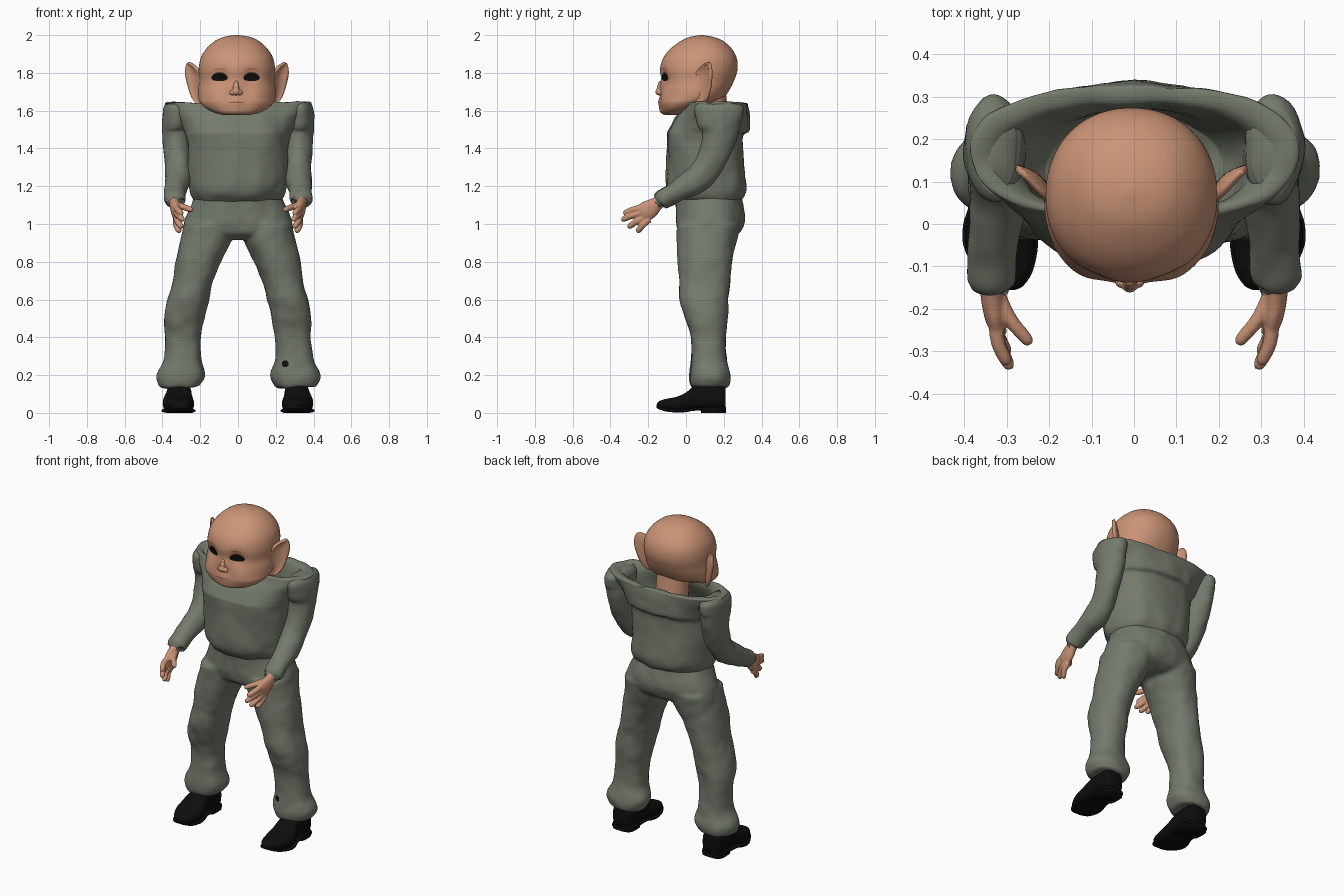
import bpy, bmesh, math
from mathutils import Vector, noise
from mathutils.bvhtree import BVHTree

if "Cube" in bpy.data.objects:
    bpy.data.objects.remove(bpy.data.objects["Cube"])


def material(name, rgb):
    m = bpy.data.materials.new(name)
    m.diffuse_color = (*rgb, 1)
    m.use_nodes = True
    m.node_tree.nodes["Principled BSDF"].inputs["Base Color"].default_value = m.diffuse_color
    return m


SKIN = material("skin", (0.60, 0.295, 0.182))
DARK_SKIN = material("dark skin", (0.27, 0.11, 0.07))
CLOTH = material("grey green cloth", (0.175, 0.195, 0.15))
BLACK = material("black", (0.004, 0.004, 0.004))


def smooth_rows(rows, k):
    """Catmull-Rom resampling of number rows."""
    out = []
    for i in range(len(rows) - 1):
        a, b, c, d = (rows[max(0, min(len(rows) - 1, i + j))] for j in (-1, 0, 1, 2))
        for s in range(k):
            t = s / k
            out.append([0.5 * (2 * q + (r - p) * t + (2 * p - 5 * q + 4 * r - u) * t * t
                               + (3 * q - p - 3 * r + u) * t ** 3) for p, q, r, u in zip(a, b, c, d)])
    return out + [list(rows[-1])]


def loft(bm, rings):
    vr = [[bm.verts.new(p) for p in r] for r in rings]
    n = len(vr[0])
    for a, b in zip(vr, vr[1:]):
        for i in range(n):
            bm.faces.new((a[i], a[(i + 1) % n], b[(i + 1) % n], b[i]))
    for r in (vr[0], vr[-1]):
        c = bm.verts.new(sum((v.co for v in r), Vector()) / n)
        for i in range(n):
            bm.faces.new((r[i], r[(i + 1) % n], c))


def stack(bm, rows, axis="z", p=1.0, n=48, k=4):
    """Loft of rounded sections; row = (position, x0, x1, b0, b1)."""
    rings = []
    for t, x0, x1, b0, b1 in smooth_rows(rows, k):
        ring = []
        for i in range(n):
            a = 2 * math.pi * i / n
            c, s = math.cos(a), math.sin(a)
            x = (x0 + x1) / 2 + (x1 - x0) / 2 * math.copysign(abs(c) ** p, c)
            b = (b0 + b1) / 2 + (b1 - b0) / 2 * math.copysign(abs(s) ** p, s)
            ring.append(Vector((x, b, t) if axis == "z" else (x, t, b)))
        rings.append(ring)
    loft(bm, rings)


def tube(bm, rows, n=20, k=4):
    """Tube along a path; row = (x, y, z, radius sideways, radius across)."""
    rows = smooth_rows(rows, k)
    pts = [Vector(r[:3]) for r in rows]
    rings = []
    for i, r in enumerate(rows):
        t = (pts[min(i + 1, len(pts) - 1)] - pts[max(i - 1, 0)]).normalized()
        side = (Vector((1, 0, 0)) - t * t.x).normalized()
        up = t.cross(side)
        rings.append([pts[i] + side * r[3] * math.cos(2 * math.pi * j / n)
                      + up * r[4] * math.sin(2 * math.pi * j / n) for j in range(n)])
    loft(bm, rings)


def finish(name, bm, mat, voxel=0, relax=0, folds=0):
    bmesh.ops.recalc_face_normals(bm, faces=bm.faces)
    me = bpy.data.meshes.new(name)
    bm.to_mesh(me)
    bm.free()
    ob = bpy.data.objects.new(name, me)
    bpy.context.collection.objects.link(ob)
    if voxel:
        m = ob.modifiers.new("merge", "REMESH")
        m.mode, m.voxel_size = "VOXEL", voxel
        m = ob.modifiers.new("relax", "SMOOTH")
        m.iterations = relax
        dg = bpy.context.evaluated_depsgraph_get()
        me = bpy.data.meshes.new_from_object(ob.evaluated_get(dg))
        ob.modifiers.clear()
        ob.data = me
    if folds:
        moves = [v.normal * folds * (noise.noise(Vector((v.co.x * 8, v.co.y * 8, v.co.z * 5)))
                 + 0.35 * noise.noise(v.co * 17)) for v in me.vertices]
        for v, d in zip(me.vertices, moves):
            v.co += d
    me.materials.clear()
    me.materials.append(mat)
    me.polygons.foreach_set("use_smooth", [True] * len(me.polygons))
    return ob


# Head, with eye sockets, cheeks, lips and chin pushed in or out
bm = bmesh.new()
profile = [(1.576, -.105, -.03, .06), (1.588, -.128, .03, .115), (1.61, -.135, .08, .16),
           (1.64, -.138, .14, .192), (1.67, -.135, .20, .203), (1.71, -.132, .23, .205),
           (1.76, -.13, .255, .200), (1.82, -.138, .273, .202), (1.88, -.12, .268, .191),
           (1.93, -.08, .24, .16), (1.97, -.025, .195, .115), (1.99, .02, .145, .07), (2.0, .07, .09, .012)]
stack(bm, [(z, -w - .006, w - .006, f, b) for z, f, b, w in profile], p=.94, n=96, k=5)
bumps = [(-.098, 1.785, .016, .04), (.072, 1.785, .016, .04), (-.13, 1.67, -.012, .05),
         (.11, 1.67, -.012, .05), (-.01, 1.6, -.006, .03), (-.01, 1.65, -.008, .03), (-.01, 1.73, -.01, .03)]
for v in bm.verts:
    if v.co.y < 0.03:
        v.co.y += sum(d * math.exp(-((v.co.x - x) ** 2 + (v.co.z - z) ** 2) / r ** 2) for x, z, d, r in bumps)
skull = BVHTree.FromBMesh(bm)
finish("head", bm, SKIN)

# Nose
bm = bmesh.new()
for x, y, z, r in ((-.01, -.142, 1.70, .02), (-.03, -.136, 1.695, .015), (.01, -.136, 1.695, .015),
                   (-.01, -.138, 1.725, .017), (-.01, -.134, 1.745, .014)):
    g = bmesh.ops.create_uvsphere(bm, u_segments=20, v_segments=14, radius=r)
    bmesh.ops.translate(bm, verts=g["verts"], vec=(x, y, z))
finish("nose", bm, SKIN, .004, 7)

# Neck
bm = bmesh.new()
tube(bm, [(0, .14, 1.40, .12, .10), (0, .14, 1.52, .10, .09), (0, .12, 1.70, .10, .09)])
finish("neck", bm, SKIN)


def decal(name, mat, cx, cz, w, h, lift, tree, bend=0.0):
    """Thin painted oval laid on the front of a surface."""
    bm = bmesh.new()
    n, rings = 28, 5

    def put(x, z):
        hit = tree.ray_cast(Vector((x, -1, z)), Vector((0, 1, 0)))[0]
        return bm.verts.new((x, hit.y - lift, z))
    rows = []
    for j in range(1, rings + 1):
        row = []
        for i in range(n):
            u, v = (j / rings * f(2 * math.pi * i / n) for f in (math.cos, math.sin))
            row.append(put(cx + w * u, cz + h * v + bend * u * u))
        rows.append(row)
    mid = put(cx, cz)
    for i in range(n):
        q = (i + 1) % n
        bm.faces.new((mid, rows[0][i], rows[0][q]))
        for a, b in zip(rows, rows[1:]):
            bm.faces.new((a[i], b[i], b[q], a[q]))
    finish(name, bm, mat)


for side, x in (("right", -.098), ("left", .072)):
    decal(side + "_eyelid", DARK_SKIN, x, 1.781, .045, .025, .001, skull, -.006)
    decal(side + "_eye", BLACK, x, 1.779, .042, .022, .003, skull, -.006)
    decal(side + "_brow", DARK_SKIN, x, 1.822, .038, .002, .002, skull, -.01)
decal("mouth", DARK_SKIN, -.01, 1.645, .045, .003, .002, skull, -.005)

# Torso: baggy top with an open hollow collar and a back flap
bm = bmesh.new()
rows = [(1.10, -.03, .27, .20), (1.13, -.062, .295, .232), (1.18, -.098, .314, .252), (1.28, -.10, .305, .26),
        (1.40, -.103, .30, .265), (1.47, -.105, .305, .275), (1.495, -.098, .335, .285), (1.56, -.055, .337, .32),
        (1.615, -.01, .333, .37), (1.642, .01, .325, .385), (1.635, .03, .285, .335), (1.58, .03, .268, .285),
        (1.48, -.02, .262, .24), (1.43, -.02, .25, .21)]
stack(bm, [(z, -w, w, f, b) for z, f, b, w in rows], p=.87, n=72)
finish("torso", bm, CLOTH, folds=.014)

# Trousers: pelvis and two legs merged
bm = bmesh.new()
rows = [(1.17, -.06, .285, .225), (1.12, -.055, .298, .24), (1.05, -.052, .312, .27),
        (1.0, -.05, .305, .288), (.95, -.035, .275, .27), (.92, .02, .22, .20)]
stack(bm, [(z, -w, w, f, b) for z, f, b, w in rows], p=.9)
leg = [(1.0, .03, .288, -.048, .29), (.92, .03, .305, -.045, .268), (.82, .08, .327, -.042, .245),
       (.70, .13, .347, -.038, .232), (.60, .155, .372, -.035, .222), (.50, .18, .388, .0, .217),
       (.40, .196, .388, .025, .212), (.28, .193, .398, .025, .214), (.21, .173, .43, .02, .232),
       (.175, .18, .432, .02, .235), (.135, .205, .415, .03, .225)]
for s in (1, -1):
    stack(bm, [(z, s * a, s * b, f, k) for z, a, b, f, k in leg], p=.9)
trousers = finish("trousers", bm, CLOTH, .012, 4, .01)
cloth = BVHTree.FromPolygons([v.co for v in trousers.data.vertices], [p.vertices for p in trousers.data.polygons])
decal("shin_hole", BLACK, .25, .26, .018, .018, .002, cloth)

shoe = [(-.155, .30, .015, .03, .045), (-.145, .302, .036, .024, .06), (-.11, .306, .062, .012, .073),
        (-.05, .314, .082, .006, .085), (0, .316, .08, .008, .108), (.04, .314, .07, .015, .14),
        (.09, .312, .066, .015, .16), (.17, .312, .066, .012, .16), (.20, .312, .056, .012, .15),
        (.21, .312, .04, .014, .13)]

for s, side in ((1, "left"), (-1, "right")):
    # Sleeve
    bm = bmesh.new()
    tube(bm, [(s * x, y, z, a, b) for x, y, z, a, b in (
        (.328, .18, 1.635, .05, .11), (.33, .18, 1.61, .066, .13), (.328, .18, 1.55, .07, .12),
        (.325, .18, 1.47, .07, .09), (.323, .135, 1.34, .07, .078), (.323, .07, 1.25, .067, .068),
        (.33, -.03, 1.185, .062, .058), (.335, -.125, 1.13, .058, .05), (.335, -.137, 1.122, .04, .035))],
         n=32, k=6)
    finish(side + "_sleeve", bm, CLOTH, folds=.013)

    # Hand: palm, four fingers and a thumb
    bm = bmesh.new()
    tube(bm, [(s * x, y, z, a, b) for x, y, z, a, b in (
        (.335, -.10, 1.14, .028, .034), (.335, -.15, 1.11, .028, .036), (.33, -.19, 1.08, .028, .05),
        (.325, -.225, 1.06, .024, .05), (.322, -.245, 1.05, .014, .04))])
    fingers = [((.325, -.225, 1.088), (.30, -.332, 1.057)), ((.325, -.225, 1.062), (.293, -.342, 1.022)),
               ((.325, -.21, 1.04), (.30, -.308, .982)), ((.326, -.195, 1.025), (.312, -.26, .957)),
               ((.322, -.165, 1.10), (.245, -.284, 1.075))]
    for a, b in fingers:
        a, b = Vector(a), Vector(b)
        mid = a.lerp(b, .5) + Vector((.008, 0, .004))
        pts = [(a, .019), (mid, .017), (a.lerp(b, .88), .015), (b, .008)]
        tube(bm, [(s * q.x, q.y, q.z, r, r) for q, r in pts], n=12)
    finish(side + "_hand", bm, SKIN, .005, 3)

    # Pointed ear: curved leaf thickened into a shell
    bm = bmesh.new()
    outline = [(1.63, .058, .185, .088, .21), (1.67, .052, .185, .112, .238), (1.73, .045, .185, .128, .258),
               (1.79, .05, .19, .132, .272), (1.83, .075, .218, .13, .27), (1.853, .112, .254, .122, .262)]
    grid = []
    for z, y0, x0, y1, x1 in smooth_rows(outline, 4):
        row = []
        for i in range(9):
            t = i / 8
            cup = math.sin(math.pi * t) * (x1 - x0)
            row.append(bm.verts.new((s * (x0 + (x1 - x0) * t - .12 * cup) - .006, y0 + (y1 - y0) * t + .2 * cup, z)))
        grid.append(row)
    for a, b in zip(grid, grid[1:]):
        for i in range(8):
            bm.faces.new((a[i], a[i + 1], b[i + 1], b[i]))
    ear = finish(side + "_ear", bm, SKIN)
    m = ear.modifiers.new("thickness", "SOLIDIFY")
    m.thickness, m.offset = .016, 0

    # Shoe upper, sole and heel
    bm = bmesh.new()
    stack(bm, [(y, s * c - w, s * c + w, b, t) for y, c, w, b, t in shoe], axis="y", p=.75, n=32)
    stack(bm, [(y, s * c - w - .006, s * c + w + .006, b - .004, b + .014) for y, c, w, b, t in shoe],
          axis="y", p=.4, n=32)
    stack(bm, [(z, s * .312 - .07, s * .312 + .07, .08, .212) for z in (0, .01, .03)], p=.6, n=32)
    finish(side + "_shoe", bm, BLACK)
